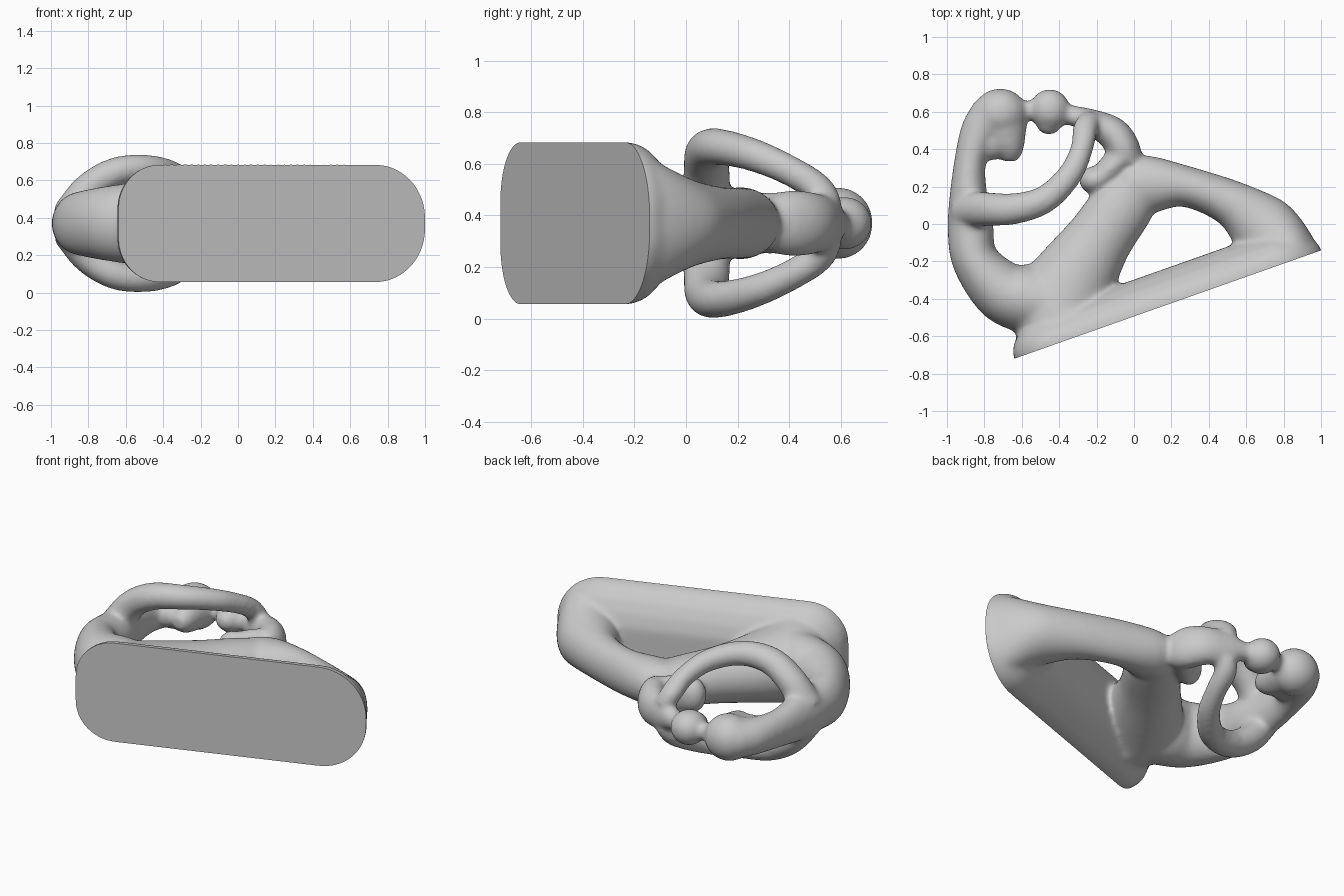
import bpy, bmesh, math
from mathutils import Vector

if "Cube" in bpy.data.objects:
    bpy.data.objects.remove(bpy.data.objects["Cube"])

MID = 0.37                                   # height of the mirror plane
U = Vector((0.943, 0.333, 0)).normalized()   # direction along the base
N = Vector((-U.y, U.x, 0))                   # base normal
CORNER = Vector((-0.64, -0.72, MID))         # near left end of the base
LENGTH = 1.74

bm = bmesh.new()


def loft(rings):
    """Skin a list of closed rings and cap both ends."""
    vs = [[bm.verts.new(p) for p in r] for r in rings]
    n = len(vs[0])
    for a, b in zip(vs, vs[1:]):
        for i in range(n):
            j = (i + 1) % n
            bm.faces.new((a[i], a[j], b[j], b[i]))
    bm.faces.new(vs[0][::-1])
    bm.faces.new(vs[-1])


def spline(pts, steps=8):
    """Catmull-Rom interpolation of point tuples."""
    p = [Vector(q) for q in pts]
    p = [p[0] * 2 - p[1]] + p + [p[-1] * 2 - p[-2]]
    out = []
    for i in range(1, len(p) - 2):
        a, b, c, d = p[i - 1:i + 3]
        for s in range(steps):
            t = s / steps
            out.append(0.5 * (2 * b + (c - a) * t + (2 * a - 5 * b + 4 * c - d) * t * t
                              + (3 * b - a - 3 * c + d) * t ** 3))
    return out + [p[-2]]


def limb(pts, side=0, n=28):
    """Oval tube through (x, y, half width, half depth); with side, (x, y, dz, w, d)."""
    path = spline(pts if side else [(x, y, 0, w, d) for x, y, w, d in pts])
    pos = [Vector((q[0], q[1], MID + q[2] * side)) for q in path]
    rings = []
    for i, (c, q) in enumerate(zip(pos, path)):
        t = (pos[min(i + 1, len(pos) - 1)] - pos[max(i - 1, 0)]).normalized()
        a = Vector((-t.y, t.x, 0)).normalized()
        b = t.cross(a)
        rings.append([c + a * q[3] * math.cos(k * math.tau / n)
                      + b * q[4] * math.sin(k * math.tau / n) for k in range(n)])
    loft(rings)


def ball(x, y, rx, ry, rz):
    r = bmesh.ops.create_icosphere(bm, subdivisions=4, radius=1)
    for v in r["verts"]:
        v.co = Vector((x + v.co.x * rx, y + v.co.y * ry, MID + v.co.z * rz))


# base: rounded slab, squarer at the left end, narrowing away from the flat side
def base_ring(height, inset, n=64):
    hx, hz = LENGTH / 2 - inset, 0.315 - inset
    centre = CORNER + U * LENGTH / 2 + N * height
    ring = []
    for k in range(n):
        a = (k + 0.5) * math.tau / n
        sx, sz = math.copysign(1, math.cos(a)), math.copysign(1, math.sin(a))
        r = max(0.02, (0.285 if sx > 0 else 0.235) - inset)
        ring.append(centre + U * (sx * (hx - r) + r * math.cos(a))
                    + Vector((0, 0, sz * (hz - r) + r * math.sin(a))))
    return ring


loft([base_ring(h, i) for h, i in
      ((-0.06, 0), (0.02, 0), (0.07, 0.02), (0.12, 0.07), (0.16, 0.14), (0.185, 0.22))])

# lower leg arching down to the base tip
limb([(-0.04, 0.20, .12, .13), (0.08, 0.21, .155, .14), (0.28, 0.20, .11, .14),
      (0.52, 0.11, .125, .145), (0.69, -0.02, .18, .18), (0.825, -0.15, .155, .25),
      (0.87, -0.25, .12, .27)])
# thigh running back to the hips
limb([(0.07, 0.25, .11, .12), (-0.04, 0.125, .165, .14), (-0.185, -0.08, .18, .165),
      (-0.305, -0.27, .225, .20), (-0.39, -0.44, .27, .235), (-0.37, -0.54, .25, .26)])
# hips, back and neck
limb([(-0.36, -0.44, .16, .22), (-0.54, -0.405, .185, .22), (-0.70, -0.36, .165, .20),
      (-0.85, -0.19, .125, .17), (-0.875, 0.0, .122, .145), (-0.885, 0.16, .10, .14),
      (-0.875, 0.34, .085, .115), (-0.825, 0.49, .105, .11), (-0.755, 0.58, .125, .12)])
# large head and face
ball(-0.715, 0.59, .145, .135, .14)
ball(-0.76, 0.44, .09, .10, .09)
limb([(-0.71, 0.60, .13, .13), (-0.69, 0.49, .12, .11), (-0.665, 0.40, .08, .085),
      (-0.66, 0.335, .04, .04)])
limb([(-0.60, 0.60, .055, .055), (-0.50, 0.62, .05, .05)])
# small head, neck, torso
ball(-0.45, 0.61, .108, .112, .105)
ball(-0.455, 0.54, .07, .065, .065)
limb([(-0.42, 0.60, .06, .06), (-0.33, 0.58, .055, .06), (-0.24, 0.55, .068, .10),
      (-0.12, 0.49, .088, .12), (-0.06, 0.41, .09, .13), (-0.04, 0.32, .09, .11)])
# small lap
limb([(-0.04, 0.38, .07, .12), (-0.12, 0.30, .075, .12), (-0.19, 0.235, .06, .11)])
ball(-0.21, 0.235, .085, .075, .11)
# mirrored arms
for s in (1, -1):
    limb([(-0.90, 0.07, .04, .10, .10), (-0.80, 0.08, .185, .092, .085),
          (-0.65, 0.08, .275, .084, .08), (-0.48, 0.13, .295, .075, .072),
          (-0.345, 0.26, .265, .067, .065), (-0.28, 0.40, .205, .061, .06),
          (-0.26, 0.51, .135, .067, .06), (-0.23, 0.55, .06, .06, .06)], side=s)

bmesh.ops.recalc_face_normals(bm, faces=bm.faces)
mesh = bpy.data.meshes.new("sculpture")
bm.to_mesh(mesh)
bm.free()
obj = bpy.data.objects.new("sculpture", mesh)
bpy.context.collection.objects.link(obj)
bpy.context.view_layer.objects.active = obj
obj.select_set(True)

# fuse the parts into one soft form
rm = obj.modifiers.new("fuse", "REMESH")
rm.mode = "VOXEL"
rm.voxel_size = 0.0125
sm = obj.modifiers.new("soften", "SMOOTH")
sm.factor = 0.5
sm.iterations = 22
for name in ("fuse", "soften"):
    bpy.ops.object.modifier_apply(modifier=name)

# slice the base flat
bm = bmesh.new()
bm.from_mesh(obj.data)
cut = bmesh.ops.bisect_plane(bm, geom=bm.verts[:] + bm.edges[:] + bm.faces[:],
                             plane_co=CORNER, plane_no=N, clear_inner=True)
rim = [e for e in cut["geom_cut"] if isinstance(e, bmesh.types.BMEdge)]
bmesh.ops.edgeloop_fill(bm, edges=rim)
bmesh.ops.recalc_face_normals(bm, faces=bm.faces)
bm.to_mesh(obj.data)
bm.free()

stone = bpy.data.materials.new("grey stone")
stone.diffuse_color = (0.59, 0.59, 0.59, 1)
stone.use_nodes = True
stone.node_tree.nodes["Principled BSDF"].inputs["Base Color"].default_value = stone.diffuse_color
obj.data.materials.clear()
obj.data.materials.append(stone)
bpy.ops.object.shade_smooth_by_angle(angle=math.radians(40))
